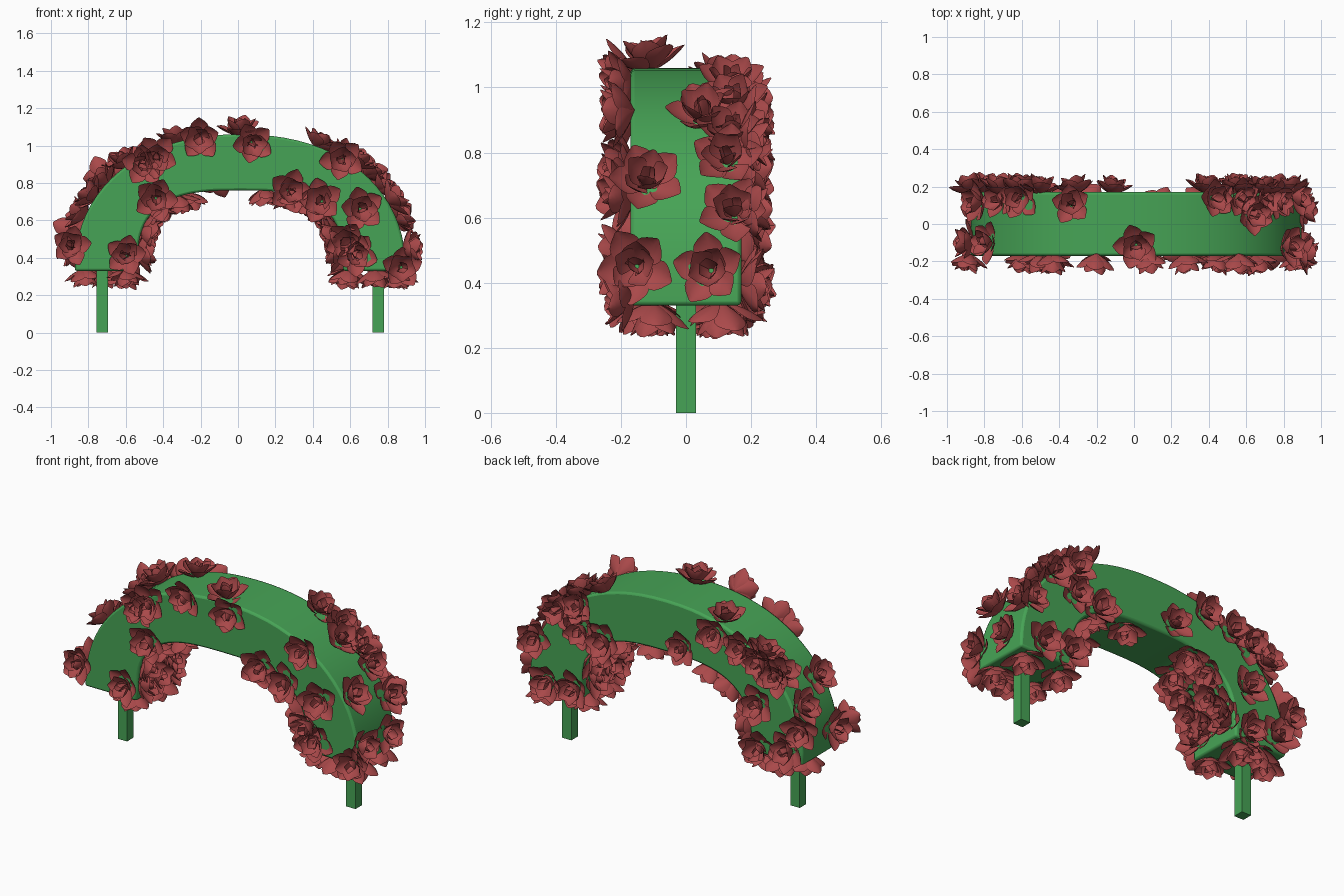
import bpy, bmesh, math, random
from mathutils import Vector, Matrix

if "Cube" in bpy.data.objects:
    bpy.data.objects.remove(bpy.data.objects["Cube"])

random.seed(4)
CX, BASE, HALF = 0.012, 0.33, 0.17


def material(name, col):
    m = bpy.data.materials.new(name)
    m.diffuse_color = (*col, 1)
    m.use_nodes = True
    m.node_tree.nodes["Principled BSDF"].inputs["Base Color"].default_value = m.diffuse_color
    return m


green = material("leaf green", (0.062, 0.37, 0.092))
red = material("petal red", (0.40, 0.066, 0.068))


def finish(name, bm, mat):
    me = bpy.data.meshes.new(name)
    bm.to_mesh(me)
    bm.free()
    me.materials.append(mat)
    ob = bpy.data.objects.new(name, me)
    bpy.context.collection.objects.link(ob)
    return ob


def smooth(ob, angle):
    bpy.ops.object.select_all(action='DESELECT')
    ob.select_set(True)
    bpy.context.view_layer.objects.active = ob
    bpy.ops.object.shade_smooth_by_angle(angle=math.radians(angle))


def curve(deg, a, b, n):
    """Point on a half superellipse in the xz plane."""
    c, s = math.cos(math.radians(deg)), math.sin(math.radians(deg))
    return Vector((CX + math.copysign(a * abs(c) ** (2 / n), c), 0,
                   BASE + b * max(s, 0) ** (2 / n)))


OUTER, INNER = (0.885, 0.73, 2.2), (0.55, 0.43, 3.0)

# Arch: extruded profile between outer and inner curves
bm = bmesh.new()
N = 40
rings = []
for i in range(N + 1):
    o, k = curve(180 * i / N, *OUTER), curve(180 * i / N, *INNER)
    rings.append([bm.verts.new((p.x, y, p.z)) for p, y in
                  ((o, -HALF), (o, HALF), (k, HALF), (k, -HALF))])
for r, q in zip(rings, rings[1:]):
    for j in range(4):
        bm.faces.new((r[j], r[(j + 1) % 4], q[(j + 1) % 4], q[j]))
bm.faces.new(rings[0])
bm.faces.new(rings[-1])
bmesh.ops.recalc_face_normals(bm, faces=bm.faces)
arch = finish("arch_hedge", bm, green)
bev = arch.modifiers.new("soft edges", 'BEVEL')
bev.width, bev.segments, bev.limit_method = 0.012, 2, 'ANGLE'
bev.angle_limit = math.radians(50)
smooth(arch, 50)

# Posts
for side, name in ((-1, "left_post"), (1, "right_post")):
    bm = bmesh.new()
    bmesh.ops.create_cube(bm, size=1, matrix=Matrix.Translation(
        (CX + side * 0.738, 0, 0.2)) @ Matrix.Diagonal((0.06, 0.06, 0.4, 1)))
    finish(name, bm, green)


# Flowers: whorls of rounded, cupped petals
def petal(bm, mat, length, width, tilt):
    rows, prev = 8, None
    r, h = 0.0, 0.0
    for i in range(rows + 1):
        s = i / rows
        ang = math.radians(tilt + 16 - 30 * s)
        if i:
            r += math.sin(ang) * length / rows
            h += math.cos(ang) * length / rows
        w = width * max(0.13, math.sin(math.pi * s ** 1.45) ** 0.75 if i < rows else 0)
        row = []
        for u in (-1, -0.5, 0, 0.5, 1):
            lift = 0.2 * w * u * u
            row.append(bm.verts.new(mat @ Vector((
                r - lift * math.cos(ang), u * w / 2, h + lift * math.sin(ang)))))
        if prev:
            for j in range(4):
                bm.faces.new((prev[j], row[j], row[j + 1], prev[j + 1])).normal_flip()
        prev = row


# petals, length, width, tilt from the flower axis
WHORLS = ((5, 0.135, 0.098, 62), (5, 0.125, 0.088, 37), (3, 0.1, 0.06, 14))


def flower(bm, pos, normal):
    jitter = Vector([random.uniform(-0.2, 0.2) for _ in range(3)])
    q = (normal + jitter).to_track_quat('Z', 'Y').to_matrix().to_4x4()
    base = Matrix.Translation(pos - normal * 0.012) @ q @ Matrix.Scale(random.uniform(0.92, 1.05), 4)
    turn = random.uniform(0, 6.28)
    for k, (n, l, w, t) in enumerate(WHORLS):
        for i in range(n):
            a = turn + k * 0.63 + 2 * math.pi * i / n
            petal(bm, base @ Matrix.Rotation(a, 4, 'Z'), l, w, t + random.uniform(-8, 8))


# Positions: (angle, y) on the curved faces, (x, z) on front/back, (x, y) on the ends
outer_spots = [(7, 0.08), (8, -0.15), (28, -0.12), (35, 0.13), (43, 0.14), (49, 0.06), (55, 0.15),
               (65, 0.14), (90, -0.11), (111, 0.10), (132, 0.15), (142, 0.13), (150, -0.10),
               (158, 0.12), (172, -0.10), (20, 0.15)]
inner_spots = [(5, -0.12), (7, 0.08), (14, -0.02), (20, -0.13), (26, 0.12), (40, 0.0), (50, -0.12),
               (58, 0.12), (72, -0.13), (84, 0.10), (112, 0.12), (118, -0.05), (130, 0.13), (137, -0.10),
               (150, 0.05), (158, -0.12), (165, 0.12), (172, -0.02), (175, -0.13), (175, 0.12)]
front_spots = [(-0.20, 1.05), (0.07, 1.02), (0.56, 0.93), (-0.44, 0.94), (-0.50, 0.90), (-0.44, 0.72),
               (0.27, 0.76), (0.45, 0.70), (0.65, 0.66), (0.59, 0.50), (0.62, 0.42), (-0.88, 0.46),
               (-0.59, 0.41), (0.87, 0.35)]
back_spots = [(-0.87, 0.55), (-0.80, 0.40), (-0.72, 0.82), (-0.62, 0.88), (-0.50, 0.92), (-0.31, 0.97),
              (-0.12, 0.82), (-0.60, 0.62), (0.39, 0.72), (0.55, 0.90), (0.55, 0.76), (0.58, 0.40),
              (0.68, 0.84), (0.85, 0.62), (0.76, 0.40), (-0.60, 0.38)]
end_spots = [(-0.60, -0.10), (-0.60, 0.11), (-0.83, 0.06), (0.58, 0.08), (0.60, -0.10), (0.85, -0.10),
             (0.83, 0.11), (0.73, -0.13), (-0.72, 0.14)]

bm = bmesh.new()
for spots, shape, sign in ((outer_spots, OUTER, 1), (inner_spots, INNER, -1)):
    for deg, y in spots:
        p = curve(deg, *shape)
        d = curve(deg + 1, *shape) - curve(deg - 1, *shape)
        flower(bm, Vector((p.x, y, p.z)), Vector((d.z, 0, -d.x)).normalized() * sign)
for spots, sign in ((front_spots, -1), (back_spots, 1)):
    for x, z in spots:
        flower(bm, Vector((x, sign * HALF, z)), Vector((0, sign, 0)))
for x, y in end_spots:
    flower(bm, Vector((x, y, BASE)), Vector((0, 0, -1)))
flowers = finish("flowers", bm, red)
smooth(flowers, 60)
